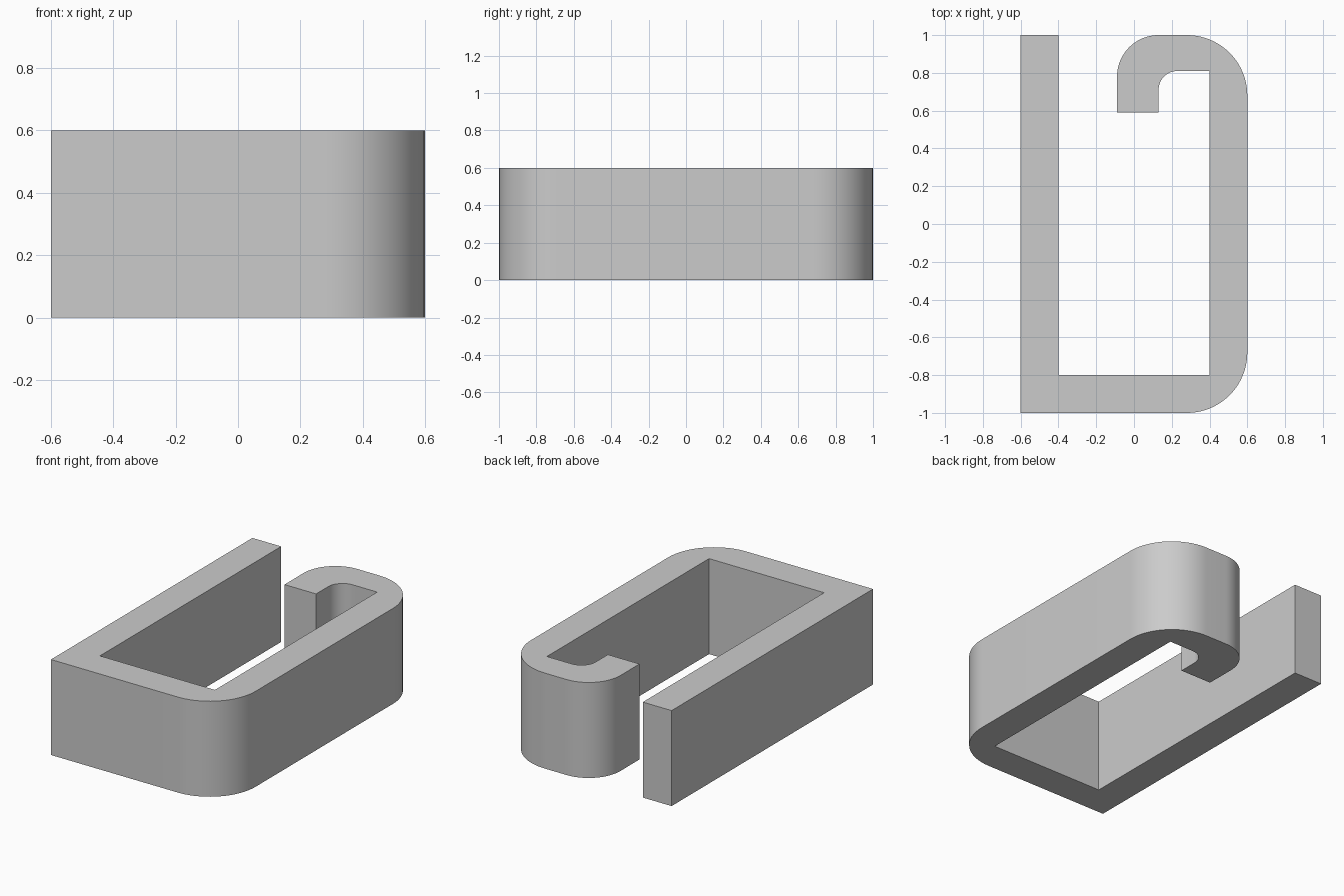
import bpy, bmesh
from math import sin, cos, radians

cube = bpy.data.objects.get("Cube")
if cube:
    bpy.data.objects.remove(cube, do_unlink=True)

HEIGHT = 0.6
STEPS = 20


def arc(cx, cy, r, start, end):
    """Points along a circular arc, angles in degrees."""
    angles = [radians(start + (end - start) * i / STEPS) for i in range(STEPS + 1)]
    return [(cx + r * cos(a), cy + r * sin(a)) for a in angles]


# Hooked channel outline, counter-clockwise
R = 0.32
outline = [(-0.6, 1), (-0.6, -1)]                   # long straight arm
outline += arc(0.6 - R, -1 + R, R, -90, 0)          # front outer corner
outline += arc(0.6 - R, 1 - R, R, 0, 90)            # back outer corner
outline += arc(0.13, 0.78, 0.22, 90, 180)           # hook outer bend
outline += [(-0.09, 0.59), (0.13, 0.59)]            # hook tip
outline += arc(0.23, 0.71, 0.1, 180, 90)            # hook inner bend
outline += [(0.4, 0.81), (0.4, -0.8), (-0.4, -0.8), (-0.4, 1)]  # inner walls

# Extrude the outline upward
bm = bmesh.new()
base = bm.faces.new([bm.verts.new((x, y, 0)) for x, y in outline])
extruded = bmesh.ops.extrude_face_region(bm, geom=[base], use_keep_orig=True)
top = [v for v in extruded["geom"] if isinstance(v, bmesh.types.BMVert)]
bmesh.ops.translate(bm, vec=(0, 0, HEIGHT), verts=top)
bmesh.ops.recalc_face_normals(bm, faces=bm.faces)
mesh = bpy.data.meshes.new("hooked_channel")
bm.to_mesh(mesh)
bm.free()

# Plain grey material
grey = bpy.data.materials.new("light_grey")
grey.use_nodes = True
colour = (0.6, 0.6, 0.6, 1)
grey.diffuse_color = colour
for node in grey.node_tree.nodes:
    if node.type == "BSDF_PRINCIPLED":
        node.inputs["Base Color"].default_value = colour
mesh.materials.append(grey)

# Smooth bends with sharp rims
clip = bpy.data.objects.new("hooked_channel", mesh)
bpy.context.collection.objects.link(clip)
bpy.ops.object.select_all(action="DESELECT")
clip.select_set(True)
bpy.context.view_layer.objects.active = clip
bpy.ops.object.shade_smooth_by_angle(angle=radians(30))
